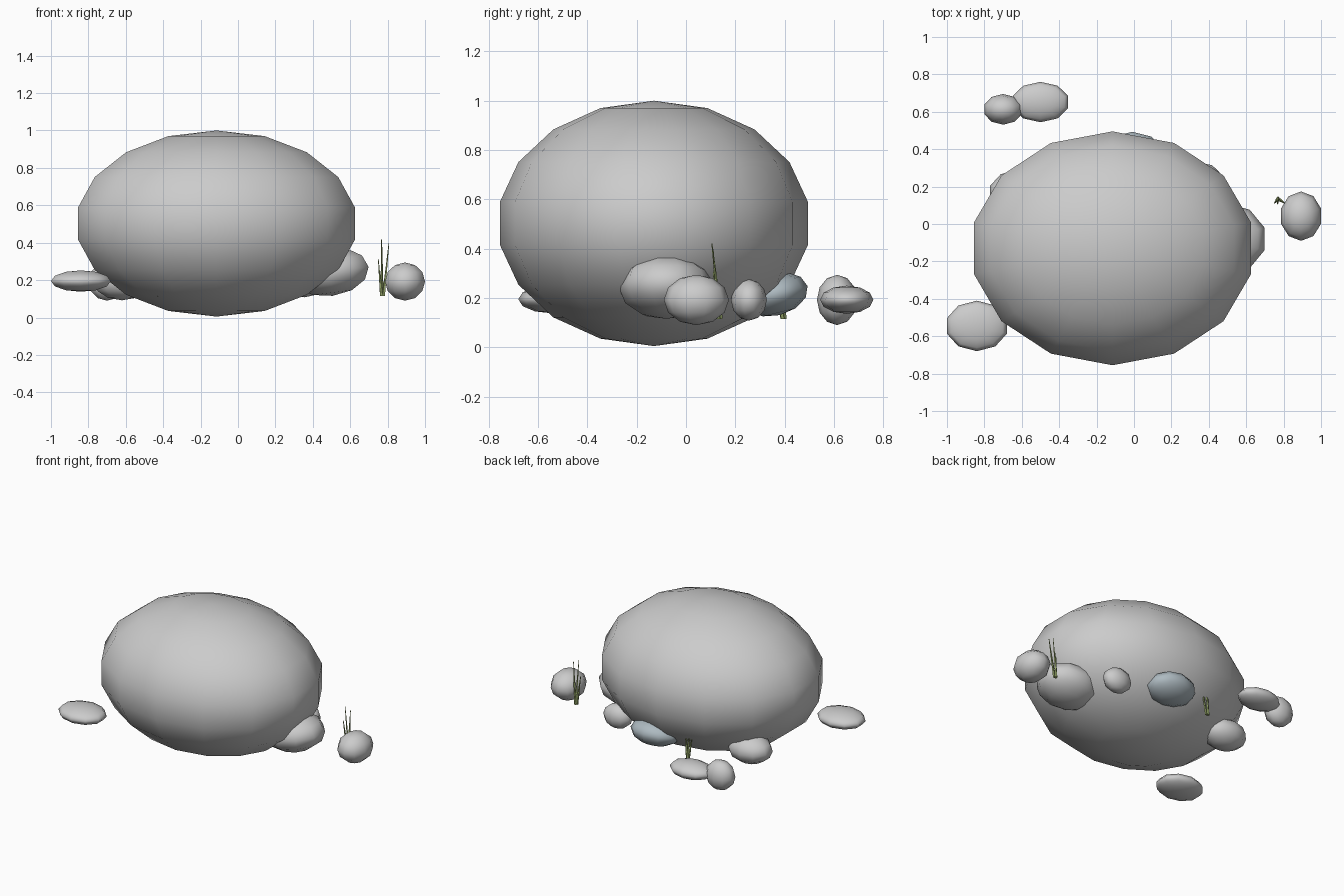
import bpy, math
from mathutils import Vector

if "Cube" in bpy.data.objects:
    bpy.data.objects.remove(bpy.data.objects["Cube"])


def material(name, color):
    m = bpy.data.materials.new(name)
    m.diffuse_color = (*color, 1)
    m.use_nodes = True
    m.node_tree.nodes["Principled BSDF"].inputs["Base Color"].default_value = m.diffuse_color
    return m


slate = material("slate", (0.42, 0.49, 0.53))
green = material("grass_green", (0.30, 0.38, 0.14))


def rock(name, loc, size, segs=10, rings=6, rot=(0, 0, 0), mat=None):
    """Squashed low-segment sphere; size = half extents along x, y, z."""
    bpy.ops.mesh.primitive_uv_sphere_add(segments=segs, ring_count=rings, radius=1, location=loc)
    o = bpy.context.object
    o.name = name
    # flat edges face +-x, so widen to reach the full half extents
    fx = math.cos(math.pi / segs)
    fr = math.sin(math.pi / 2 - math.pi / rings / 2) if rings % 2 else 1
    o.scale = (size[0] / fx / fr, size[1] / fr, size[2])
    o.rotation_euler = [math.radians(a) for a in rot]
    bpy.ops.object.shade_smooth()
    if mat:
        o.data.materials.append(mat)
    return o


# Main boulder
rock("boulder", (-0.115, -0.13, 0.5025), (0.74, 0.625, 0.4975), 14, 9)

# Small stones around the base
stones = [
    ("right_pebble", (0.893, 0.042, 0.192), (0.107, 0.132, 0.102), (0, 0, 0), None),
    ("front_left_flat_stone", (-0.84, -0.545, 0.195), (0.16, 0.135, 0.057), (0, 0, 0), None),
    ("back_flat_stone", (-0.50, 0.652, 0.193), (0.148, 0.108, 0.057), (0, 0, 0), None),
    ("back_pebble", (-0.70, 0.613, 0.192), (0.10, 0.082, 0.102), (0, 0, 0), None),
    ("right_stone", (0.49, -0.08, 0.245), (0.21, 0.193, 0.13), (0, -7, 0), None),
    ("back_right_pebble", (0.356, 0.255, 0.192), (0.10, 0.073, 0.084), (0, 0, 0), None),
    ("back_slate_stone", (-0.01, 0.36, 0.215), (0.165, 0.137, 0.087), (14, 0, 0), slate),
    ("left_stone", (-0.62, 0.165, 0.19), (0.15, 0.125, 0.098), (0, 0, 0), None),
]
for name, loc, size, rot, mat in stones:
    rock(name, loc, size, rot=rot, mat=mat)


def tuft(name, base, height):
    """Three thin tapering blades leaning out from one base."""
    blades = [((0.0, 0.0), (-0.002, -0.035), 1.0),
              ((0.008, -0.01), (0.037, -0.03), 0.93),
              ((-0.004, -0.01), (-0.02, -0.03), 0.65)]
    for i, (b, t, h) in enumerate(blades):
        p = Vector(base) + Vector((b[0], b[1], 0))
        q = Vector(base) + Vector((t[0], t[1], height * h))
        d = q - p
        bpy.ops.mesh.primitive_cone_add(vertices=4, radius1=0.009, radius2=0.002,
                                        depth=d.length, location=(p + q) / 2,
                                        rotation=d.to_track_quat('Z', 'Y').to_euler())
        o = bpy.context.object
        o.name = f"{name}_blade_{i + 1}"
        o.data.materials.append(green)


# Grass tufts
tuft("right_grass", (0.77, 0.14, 0.115), 0.305)
tuft("back_grass", (-0.29, 0.40, 0.115), 0.25)
tuft("front_grass", (-0.42, -0.40, 0.115), 0.25)
